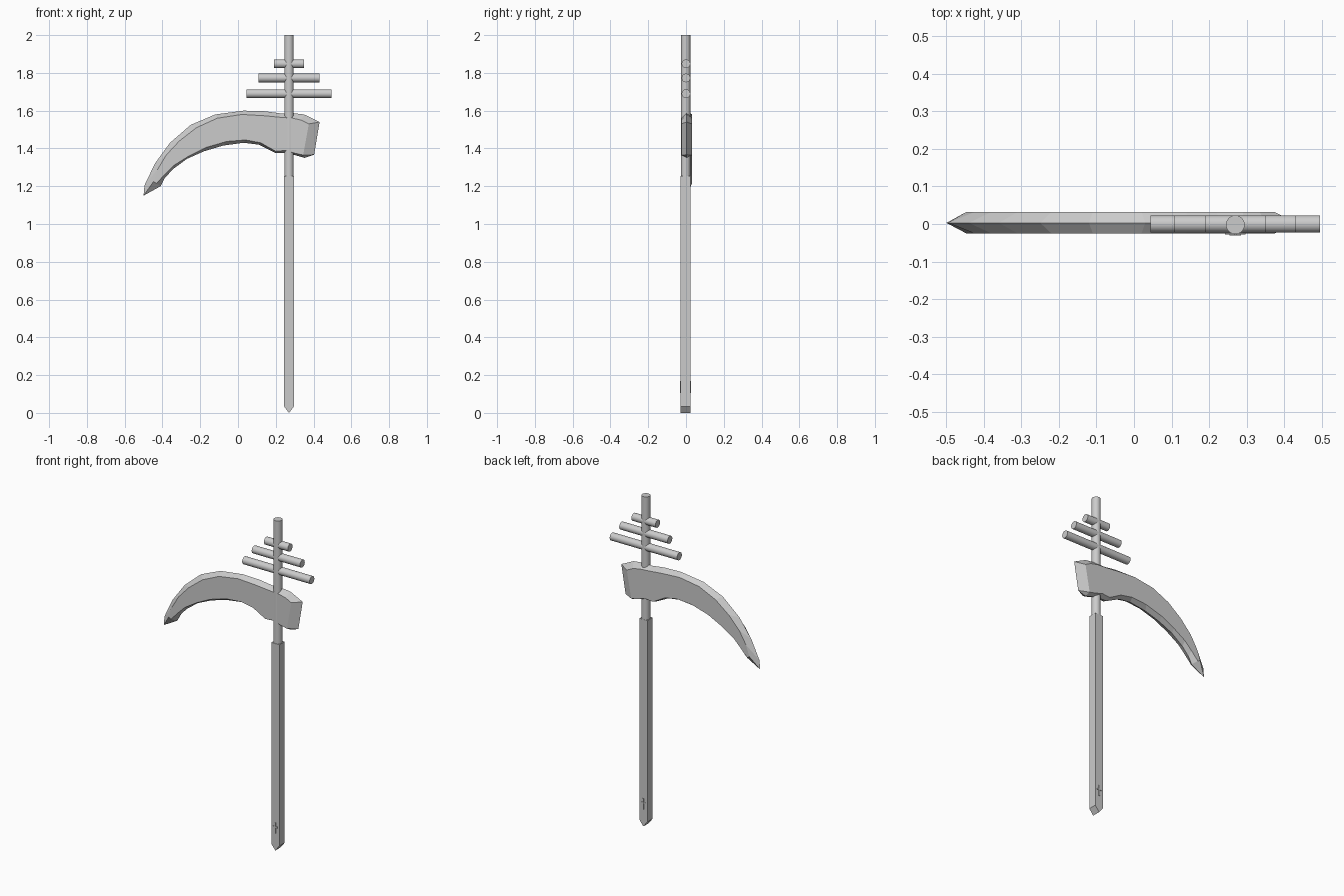
import bpy, bmesh
from math import pi

if "Cube" in bpy.data.objects:
    bpy.data.objects.remove(bpy.data.objects["Cube"])

CX = 0.27  # pole axis


def mesh_object(name, bm):
    bmesh.ops.recalc_face_normals(bm, faces=bm.faces)
    me = bpy.data.meshes.new(name)
    bm.to_mesh(me)
    bm.free()
    ob = bpy.data.objects.new(name, me)
    bpy.context.collection.objects.link(ob)
    return ob


def rod(name, radius, length, loc, rot=(0, 0, 0)):
    bpy.ops.mesh.primitive_cylinder_add(vertices=24, radius=radius, depth=length,
                                        location=loc, rotation=rot)
    ob = bpy.context.object
    ob.name = name
    bpy.ops.object.shade_smooth_by_angle()
    return ob


def extrude_profile(name, pts, y0, y1):
    bm = bmesh.new()
    face = bm.faces.new([bm.verts.new((x, y0, z)) for x, z in pts])
    out = bmesh.ops.extrude_face_region(bm, geom=[face])
    verts = [v for v in out["geom"] if isinstance(v, bmesh.types.BMVert)]
    bmesh.ops.translate(bm, verts=verts, vec=(0, y1 - y0, 0))
    return mesh_object(name, bm)


# Upper pole and three crossbars
rod("upper_pole", 0.025, 0.76, (CX, -0.002, 1.62))
for i, (z, half) in enumerate([(1.69, 0.226), (1.773, 0.162), (1.848, 0.08)]):
    rod(f"crossbar_{i + 1}", 0.023, half * 2, (CX, 0, z), (0, pi / 2, 0))

# Square handle with wedge foot
extrude_profile("handle", [(CX, 0), (CX + 0.027, 0.035), (CX + 0.027, 1.255),
                           (CX - 0.027, 1.255), (CX - 0.027, 0.035)], -0.028, 0.023)

# Small raised cross on both faces of the handle
a, b = 0.004, 0.015
extrude_profile("handle_cross",
                [(CX + x, z) for x, z in [
                    (-a, 0.105), (a, 0.105), (a, 0.14), (b, 0.14), (b, 0.148), (a, 0.148),
                    (a, 0.17), (-a, 0.17), (-a, 0.148), (-b, 0.148), (-b, 0.14), (-a, 0.14)]],
                -0.031, 0.026)

# Curved blade: stations of outer ridge, outer face edge, inner face edge, inner ridge (x, z)
stations = [
    ((-0.50, 1.15), (-0.447, 1.225), (-0.432, 1.215), (-0.41, 1.20)),
    ((-0.495, 1.205), (-0.425, 1.29), (-0.385, 1.265), (-0.39, 1.24)),
    ((-0.44, 1.32), (-0.38, 1.365), (-0.34, 1.31), (-0.345, 1.29)),
    ((-0.36, 1.43), (-0.31, 1.44), (-0.26, 1.36), (-0.27, 1.345)),
    ((-0.25, 1.525), (-0.22, 1.51), (-0.17, 1.405), (-0.18, 1.385)),
    ((-0.12, 1.58), (-0.11, 1.56), (-0.06, 1.437), (-0.08, 1.415)),
    ((0.03, 1.60), (0.02, 1.58), (0.04, 1.445), (0.03, 1.43)),
    ((0.14, 1.597), (0.14, 1.573), (0.12, 1.43), (0.11, 1.42)),
    ((0.23, 1.585), (0.22, 1.565), (0.20, 1.385), (0.20, 1.375)),
    ((0.29, 1.587), (0.29, 1.56), (0.255, 1.39), (0.26, 1.375)),
    ((0.35, 1.58), (0.335, 1.55), (0.30, 1.375), (0.30, 1.365)),
    ((0.432, 1.54), (0.375, 1.53), (0.345, 1.365), (0.352, 1.35)),
]
# the heel's lower corner is one extra station that closes the end
heel = (0.403, 1.367)
RIDGE, FRONT, BACK = 0.003, -0.025, 0.032
bm = bmesh.new()
rings = []
for o, f, g, i in stations:
    ring = [(o, RIDGE), (f, FRONT), (g, FRONT), (i, RIDGE), (g, BACK), (f, BACK)]
    rings.append([bm.verts.new((p[0], y, p[1])) for p, y in ring])
for r, s in zip(rings, rings[1:]):
    for k in range(6):
        bm.faces.new((r[k], r[(k + 1) % 6], s[(k + 1) % 6], s[k]))
# Tip bevels
t = rings[0]
bm.faces.new((t[0], t[1], t[2], t[3]))
bm.faces.new((t[0], t[3], t[4], t[5]))
# Heel bevels
h = bm.verts.new((heel[0], RIDGE, heel[1]))
e = rings[-1]
for p, q in ((1, 2), (5, 4)):
    bm.faces.new((e[0], e[p], e[q], h))
    bm.faces.new((h, e[q], e[3]))
mesh_object("blade", bm)
